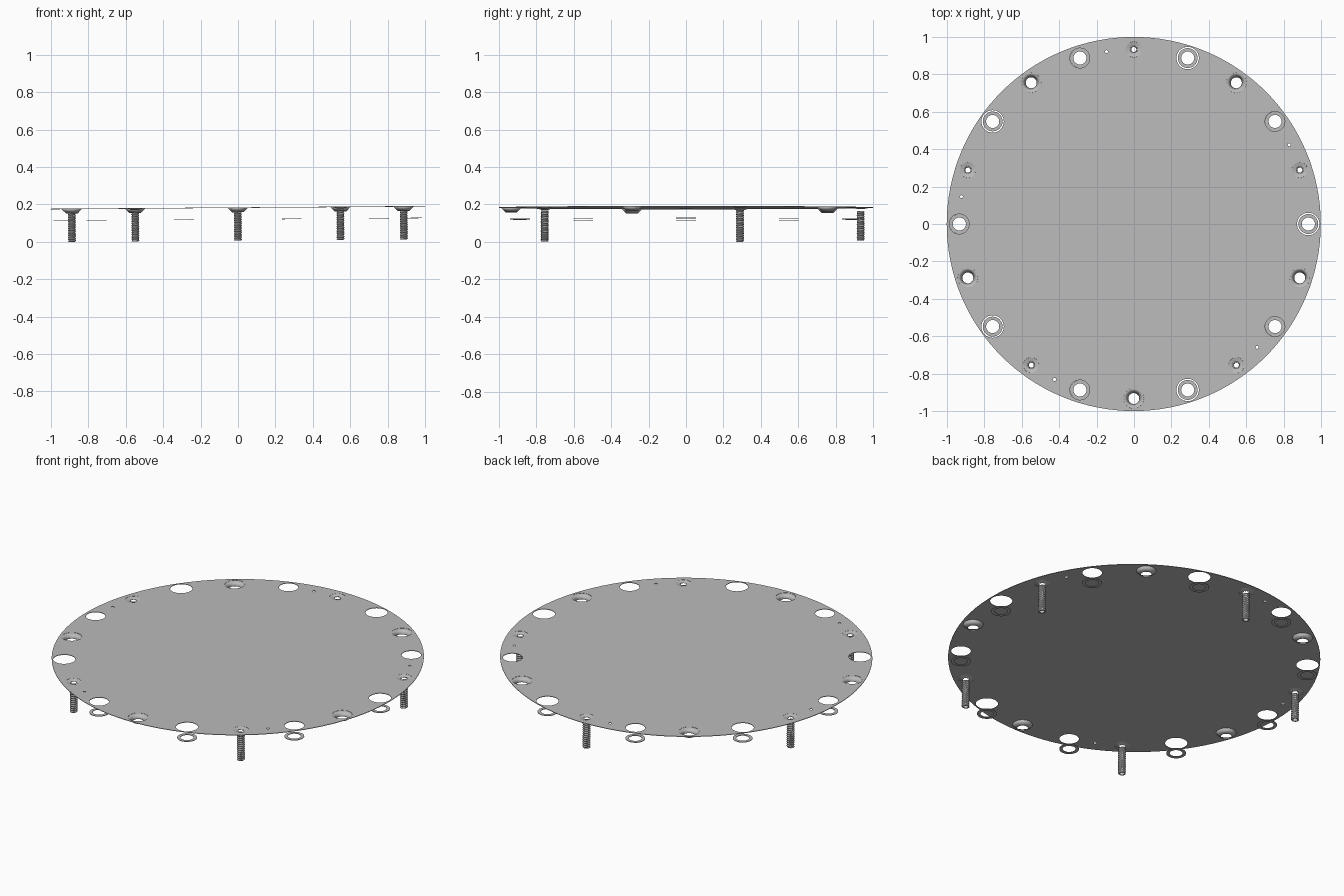
import bpy, bmesh
from math import sin, cos, pi, radians
from mathutils import Matrix

old = bpy.data.objects.get("Cube")
if old:
    bpy.data.objects.remove(old, do_unlink=True)

PLATE_Z = 0.183      # height of the plate at its middle
BOLT_CIRCLE = 0.933  # radius of the ring of holes
TILT = Matrix.Rotation(-0.0075, 4, 'Y')

grey = bpy.data.materials.new("plain grey")
grey.use_nodes = True
grey.diffuse_color = (0.5, 0.5, 0.5, 1)
grey.node_tree.nodes["Principled BSDF"].inputs["Base Color"].default_value = (0.5, 0.5, 0.5, 1)


def spot(degrees):
    a = radians(degrees)
    return BOLT_CIRCLE * cos(a), BOLT_CIRCLE * sin(a)


def finish(name, bm, thickness=0, smooth=True):
    """Turn a bmesh into a slightly tilted object, thickened if it is a sheet."""
    bmesh.ops.recalc_face_normals(bm, faces=bm.faces)
    bm.transform(TILT)
    mesh = bpy.data.meshes.new(name)
    bm.to_mesh(mesh)
    bm.free()
    mesh.materials.append(grey)
    obj = bpy.data.objects.new(name, mesh)
    bpy.context.collection.objects.link(obj)
    if thickness:
        mod = obj.modifiers.new("thickness", 'SOLIDIFY')
        mod.thickness = thickness
        mod.offset = 0
    if smooth:
        bpy.ops.object.select_all(action='DESELECT')
        obj.select_set(True)
        bpy.context.view_layer.objects.active = obj
        bpy.ops.object.shade_smooth_by_angle(angle=radians(30))
    return obj


def loft(centre, profile, sides, shape=lambda i, row, r, z: (r, z), closed=False):
    """Sweep (radius, height) pairs round a vertical axis."""
    bm = bmesh.new()
    rows = []
    for j, (r, z) in enumerate(profile):
        row = []
        for i in range(sides):
            rr, zz = shape(i, j, r, z)
            a = 2 * pi * i / sides
            row.append(bm.verts.new((centre[0] + rr * cos(a), centre[1] + rr * sin(a), zz)))
        rows.append(row)
    pairs = list(zip(rows, rows[1:]))
    if closed:
        pairs.append((rows[-1], rows[0]))
    for low, high in pairs:
        for i in range(sides):
            k = (i + 1) % sides
            bm.faces.new((low[i], low[k], high[k], high[i]))
    return bm


# Angles round the edge of each kind of hole
screws = [18 + 72 * k for k in range(5)]
countersinks = [54 + 72 * k for k in range(5)]
wide_holes = [72 * k for k in range(5)]
narrow_holes = [36 + 72 * k for k in range(5)]
pin_holes = [27 + 72 * k for k in range(5)]

# Round plate with all its holes
bm = bmesh.new()


def outline(centre, radius, sides):
    verts = [bm.verts.new((centre[0] + radius * cos(2 * pi * i / sides),
                           centre[1] + radius * sin(2 * pi * i / sides), PLATE_Z))
             for i in range(sides)]
    for i in range(sides):
        bm.edges.new((verts[i], verts[(i + 1) % sides]))


outline((0, 0), 1, 128)
for angles, radius, sides in ((screws, 0.042, 32), (countersinks, 0.054, 32),
                              (wide_holes, 0.06, 32), (narrow_holes, 0.053, 32),
                              (pin_holes, 0.008, 12)):
    for angle in angles:
        outline(spot(angle), radius, sides)
bmesh.ops.triangle_fill(bm, edges=bm.edges[:], use_beauty=True, normal=(0, 0, 1))
finish("plate", bm, 0.003, smooth=False)

# Conical seats pressed down below the plate
for n, angle in enumerate(countersinks, 1):
    seat = [(0.054, PLATE_Z), (0.03, PLATE_Z - 0.024)]
    finish(f"countersink_{n}", loft(spot(angle), seat, 32), 0.002)

# Loose flat washers hanging under the open holes
for n, angle in enumerate(wide_holes + narrow_holes, 1):
    section = [(0.035, 0.119), (0.053, 0.119), (0.053, 0.122), (0.035, 0.122)]
    finish(f"washer_{n}", loft(spot(angle), section, 32, closed=True))

# Hollow screws with a helical thread, and shallow heads with a star opening
SIDES, TURN, STEPS = 16, 0.012, 4
BOTTOM, TOP = 0.007, 0.164


def thread(i, row, r, z):
    if r < 0.017:
        return r, z
    phase = ((z - BOTTOM) / TURN - i / SIDES) % 1
    return r + 0.005 * (1 - abs(2 * phase - 1)), z


def star(i, row, r, z):
    return (r * (0.65 if i % 4 == 0 else 1), z) if row == 2 else (r, z)


count = round((TOP - BOTTOM) / TURN * STEPS)
for n, angle in enumerate(screws, 1):
    wall = [(0.017, BOTTOM + (TOP - BOTTOM) * j / count) for j in range(count + 1)]
    tube = wall + [(0.014, TOP), (0.014, BOTTOM)]
    finish(f"screw_{n}", loft(spot(angle), tube, SIDES, thread, closed=True), smooth=False)
    head = [(0.042, PLATE_Z), (0.026, PLATE_Z - 0.004), (0.019, PLATE_Z - 0.007)]
    finish(f"screw_head_{n}", loft(spot(angle), head, 32, star), 0.002, smooth=False)
